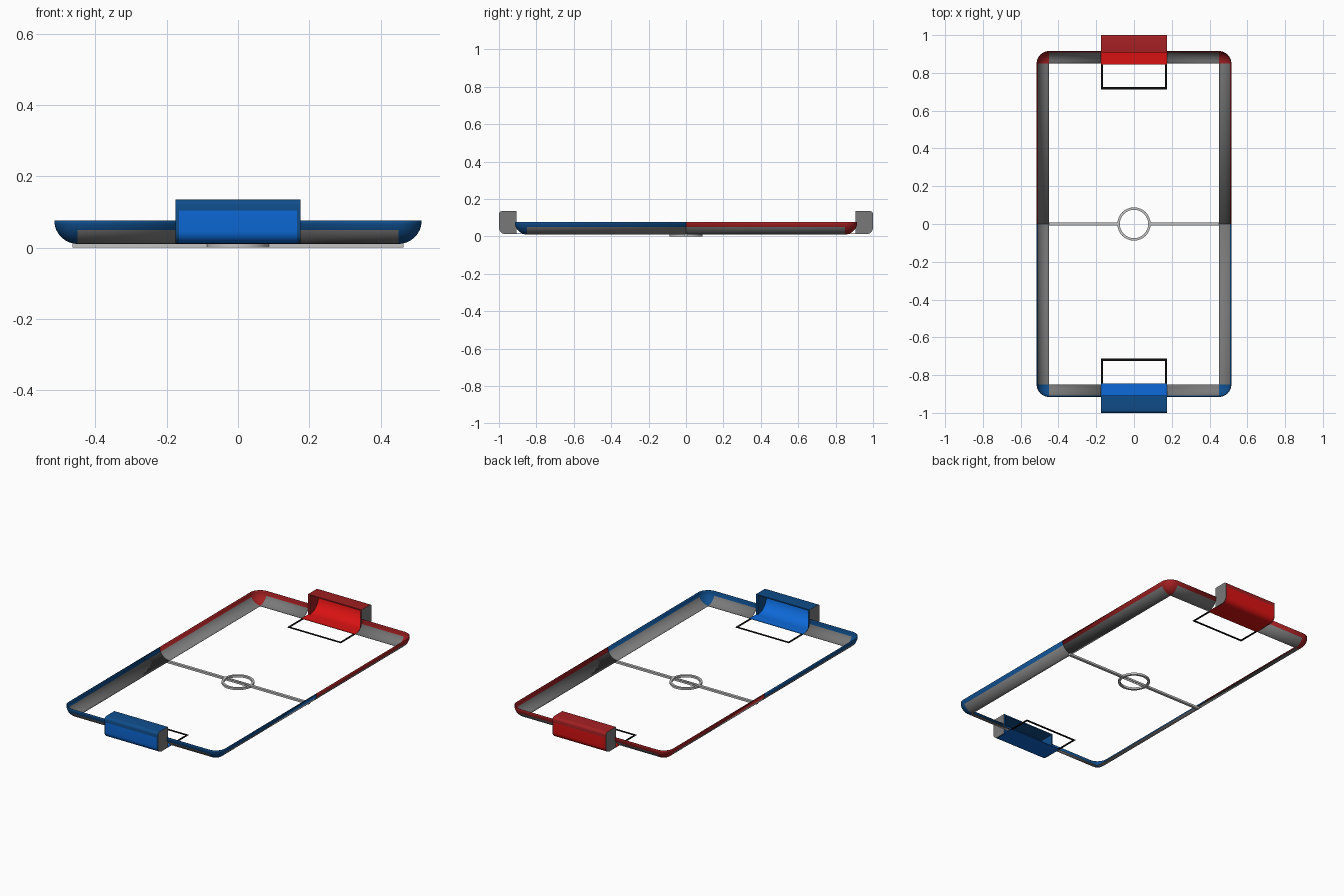
import bpy, bmesh, math

if "Cube" in bpy.data.objects:
    bpy.data.objects.remove(bpy.data.objects["Cube"])

def mat(name, c):
    m = bpy.data.materials.new(name)
    m.diffuse_color = (*c, 1)
    m.use_nodes = True
    m.node_tree.nodes["Principled BSDF"].inputs["Base Color"].default_value = m.diffuse_color
    return m

GREY = mat("wall grey", (0.19, 0.19, 0.19))
PALE = mat("line grey", (0.55, 0.55, 0.55))
BLACK = mat("black", (0.004, 0.004, 0.004))
TEAMS = {-1: ("blue", mat("dark blue", (0.005, 0.075, 0.26)), mat("bright blue", (0.004, 0.14, 0.68))),
         1: ("red", mat("dark red", (0.36, 0.014, 0.016)), mat("bright red", (0.70, 0.006, 0.006)))}
HX, HY, R, Z0 = 0.45, 0.85, 0.064, 0.012   # flat field half size, wall radius, field level
GX = 0.175                                  # goal half width

def finish(name, bm, mats, rule=None, smooth=True):
    bmesh.ops.remove_doubles(bm, verts=bm.verts, dist=1e-5)
    bmesh.ops.recalc_face_normals(bm, faces=bm.faces)
    if rule:
        for f in bm.faces:
            f.material_index = rule(f)
    me = bpy.data.meshes.new(name)
    bm.to_mesh(me)
    bm.free()
    for m in mats:
        me.materials.append(m)
    ob = bpy.data.objects.new(name, me)
    bpy.context.collection.objects.link(ob)
    if smooth:
        bpy.ops.object.select_all(action='DESELECT')
        ob.select_set(True)
        bpy.context.view_layer.objects.active = ob
        bpy.ops.object.shade_smooth_by_angle(angle=math.radians(35))
    return ob

def add_box(bm, x0, x1, y0, y1, z0, z1):
    vs = bmesh.ops.create_cube(bm, size=1)["verts"]
    for v in vs:
        v.co = ((x0 + x1) / 2 + v.co.x * (x1 - x0), (y0 + y1) / 2 + v.co.y * (y1 - y0),
                (z0 + z1) / 2 + v.co.z * (z1 - z0))

def add_prism(bm, profile, x0, x1, s):
    """Extrude a (y, z) outline along x; s flips it to either end."""
    a, b = ([bm.verts.new((x, s * y, z)) for y, z in profile] for x in (x0, x1))
    bm.faces.new(a)
    bm.faces.new(b)
    for i in range(len(a)):
        j = (i + 1) % len(a)
        bm.faces.new((a[i], a[j], b[j], b[i]))

def arc(cy, cz, r, a0, a1, n):
    return [(cy + r * math.cos(math.radians(a0 + (a1 - a0) * i / n)),
             cz + r * math.sin(math.radians(a0 + (a1 - a0) * i / n))) for i in range(n + 1)]

# curved perimeter wall, one half per team
cut = math.acos((R + Z0 - 0.05) / R)
angles = [cut * i / 6 for i in range(7)] + [cut + (math.pi / 2 - cut) * i / 3 for i in range(1, 4)]

def wall_half(s):
    name, dark, bright = TEAMS[s]
    bm = bmesh.new()
    path = [(HX, 0, 0)] + [(HX, HY, math.pi / 2 * i / 10) for i in range(11)] + [(GX, HY, math.pi / 2)]
    for mx in (-1, 1):
        rows = [[bm.verts.new((mx * (x + R * math.sin(t) * math.cos(d)),
                               s * (y + R * math.sin(t) * math.sin(d)),
                               Z0 + R - R * math.cos(t))) for t in angles] for x, y, d in path]
        for p, q in zip(rows, rows[1:]):
            for i in range(len(angles) - 1):
                bm.faces.new((p[i], p[i + 1], q[i + 1], q[i]))

    def rule(f):
        c = f.calc_center_median()
        corner = abs(c.x) > HX and abs(c.y) > HY
        return 1 if corner or c.z > 0.05 else 0
    ob = finish(name + "_wall", bm, [GREY, dark], rule)
    so = ob.modifiers.new("thickness", 'SOLIDIFY')
    so.thickness, so.offset = 0.003, 0

def goal(s):
    name, dark, bright = TEAMS[s]
    # shell: outer back with rounded corners, curved bowl inside
    back = arc(0.965, 0.047, 0.035, -90, 0, 6) + [(1.0, 0.105)] + arc(0.985, 0.12, 0.015, 0, 90, 4)
    bowl = [(0.907, 0.135), (0.907, 0.128), (0.99, 0.128), (0.99, 0.105)]
    bowl += arc(0.91, 0.095, 0.08, 0, -90, 10) + [(0.845, 0.015), (0.845, Z0)]
    bm = bmesh.new()
    add_prism(bm, back + bowl, -0.165, 0.165, s)
    finish(name + "_goal_shell", bm, [bright, dark],
           lambda f: 1 if f.calc_center_median().z > 0.104 and abs(f.normal.x) < 0.5 else 0)
    # side panels: grey outside, coloured inside and on the rim
    bm = bmesh.new()
    for x in (-1, 1):
        add_prism(bm, back + [(0.907, 0.135), (0.907, Z0)], x * 0.165, x * GX, s)
    finish(name + "_goal_sides", bm, [dark, GREY],
           lambda f: 1 if abs(f.calc_center_median().x) > GX - 0.001 else 0)
    # floor strips completing the full goal width
    bm = bmesh.new()
    for x in (-1, 1):
        a, b = sorted((x * 0.165, x * GX))
        y0, y1 = sorted((s * 0.845, s * 0.907))
        add_box(bm, a, b, y0, y1, Z0, 0.015)
    finish(name + "_goal_floor_edge", bm, [bright], smooth=False)
    # black goal area outline
    bm = bmesh.new()
    y0, y1 = sorted((s * 0.712, s * 0.724))
    add_box(bm, -GX, GX, y0, y1, 0.011, 0.014)
    y0, y1 = sorted((s * 0.724, s * 0.85))
    for x in (-1, 1):
        a, b = sorted((x * (GX - 0.011), x * GX))
        add_box(bm, a, b, y0, y1, 0.011, 0.014)
    finish(name + "_goal_area_line", bm, [BLACK], smooth=False)

for s in (-1, 1):
    wall_half(s)
    goal(s)

# halfway line, with thin upright strips inside the centre circle
bm = bmesh.new()
add_box(bm, 0.08, 0.465, -0.008, 0.008, 0, Z0)
add_box(bm, -0.465, -0.08, -0.008, 0.008, 0, Z0)
for y in (-0.008, 0.007):
    add_box(bm, -0.08, 0.08, y, y + 0.001, 0, Z0)
finish("halfway_line", bm, [PALE], smooth=False)

# centre circle
bm = bmesh.new()
N = 48
rings = []
for i in range(N):
    c, d = math.cos(2 * math.pi * i / N), math.sin(2 * math.pi * i / N)
    rings.append([bm.verts.new((r * c, r * d, z)) for r, z in
                  ((0.075, 0), (0.088, 0), (0.088, Z0), (0.075, Z0))])
for i in range(N):
    p, q = rings[i], rings[(i + 1) % N]
    for k in range(4):
        bm.faces.new((p[k], p[(k + 1) % 4], q[(k + 1) % 4], q[k]))
finish("centre_circle", bm, [PALE])
